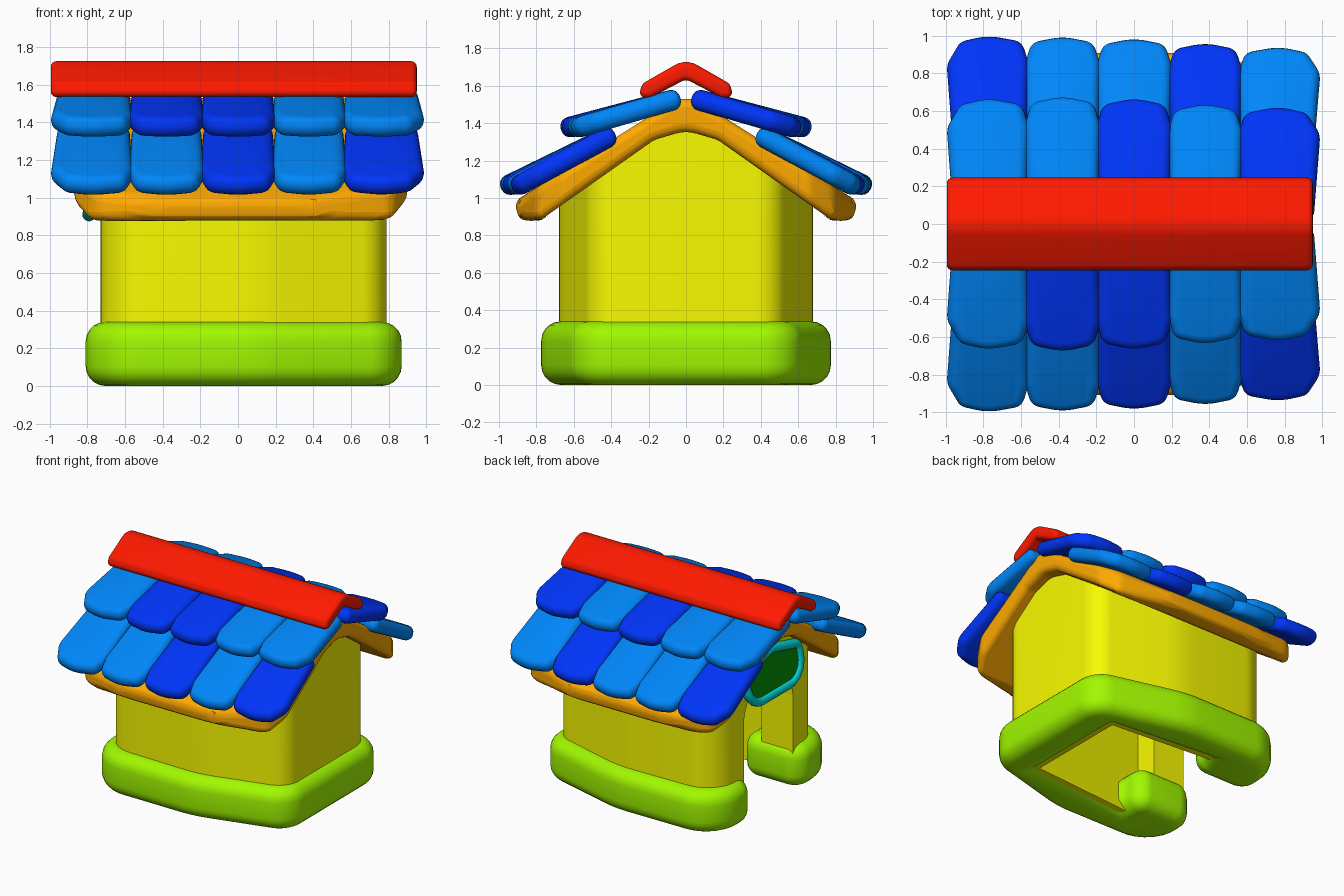
import bpy, bmesh, math
from mathutils import Vector

if "Cube" in bpy.data.objects:
    bpy.data.objects.remove(bpy.data.objects["Cube"])


def material(name, rgb):
    m = bpy.data.materials.new(name)
    m.diffuse_color = (*rgb, 1)
    m.use_nodes = True
    m.node_tree.nodes["Principled BSDF"].inputs["Base Color"].default_value = m.diffuse_color
    return m


YELLOW = material("yellow", (0.95, 0.97, 0.0))
LIME = material("lime", (0.36, 0.95, 0.0))
ORANGE = material("orange", (1.0, 0.40, 0.0))
RED = material("red", (1.0, 0.01, 0.0))
LIGHT = material("light_blue", (0.0, 0.24, 0.95))
DARK = material("dark_blue", (0.0, 0.035, 0.95))
TEAL = material("teal", (0.0, 0.70, 0.70))
GREEN = material("green", (0.0, 0.30, 0.0))


def rounded(corners, steps=5):
    """Round each (a, b, radius) corner of a polygon."""
    out, n = [], len(corners)
    for i, (a, b, r) in enumerate(corners):
        p = Vector((a, b))
        if r == 0:
            out.append(p)
            continue
        d0 = (Vector(corners[i - 1][:2]) - p).normalized()
        d1 = (Vector(corners[(i + 1) % n][:2]) - p).normalized()
        half = d0.angle(d1) / 2
        t = r / math.tan(half)
        s, e = p + d0 * t, p + d1 * t
        c = p + (d0 + d1).normalized() * (r / math.sin(half))
        for k in range(steps + 1):
            q = s.lerp(e, k / steps) - c
            out.append(c + q.normalized() * r)
    return out


def mirrored(half):
    """Mirror a half outline (apex first, bottom last) across a = 0."""
    return half + [(-a, b, r) for a, b, r in reversed(half) if a > 1e-6]


def flipped(half):
    """Mirror a half plan outline across b = 0."""
    return half + [(a, -b, r) for a, b, r in reversed(half)]


def add_bevel(ob, width, segs=4):
    m = ob.modifiers.new("bevel", 'BEVEL')
    m.width, m.segments = width, segs
    m.limit_method, m.angle_limit = 'ANGLE', math.radians(50)
    m.use_clamp_overlap = False


def prism(name, pts, h0, h1, place, mat, bevel=0.0, segs=4):
    """Extrude a 2D outline from h0 to h1; place maps (a, b, h) to 3D."""
    bm = bmesh.new()
    lo = [bm.verts.new(place(p[0], p[1], h0)) for p in pts]
    hi = [bm.verts.new(place(p[0], p[1], h1)) for p in pts]
    bm.faces.new(lo)
    bm.faces.new(hi)
    for i in range(len(pts)):
        j = (i + 1) % len(pts)
        bm.faces.new((lo[i], lo[j], hi[j], hi[i]))
    bmesh.ops.recalc_face_normals(bm, faces=bm.faces)
    me = bpy.data.meshes.new(name)
    bm.to_mesh(me)
    bm.free()
    ob = bpy.data.objects.new(name, me)
    bpy.context.collection.objects.link(ob)
    if mat:
        me.materials.append(mat)
    if bevel:
        add_bevel(ob, bevel, segs)
    return ob


def finish(ob):
    bpy.ops.object.select_all(action='DESELECT')
    ob.select_set(True)
    bpy.context.view_layer.objects.active = ob
    bpy.ops.object.convert(target='MESH')
    bpy.ops.object.shade_smooth_by_angle(angle=math.radians(40))


def cut(ob, cutter, op):
    """Apply one boolean and remove the helper."""
    cutter.hide_render = True
    m = ob.modifiers.new("cut", 'BOOLEAN')
    m.operation, m.object, m.solver = op, cutter, 'EXACT'
    finish(ob)
    bpy.data.objects.remove(cutter)


def plan(a, b, h):
    return (a, b, h)


def gable(a, b, h):
    return (h, a, b)


# Base: thick soft ring, narrower at the closed end, with a gap at the door
base = prism("base", rounded(flipped([
    (0.56, 0.42, 0), (-0.29, 0.50, 0), (-0.29, 0.28, 0.115),
    (-0.81, 0.28, 0.14), (-0.81, 0.77, 0.30), (0.12, 0.775, 0.9),
    (0.87, 0.575, 0.22)])[:7] + [
    (0.87, -0.575, 0.22), (0.12, -0.775, 0.9), (-0.81, -0.77, 0.30),
    (-0.81, -0.28, 0.14), (-0.29, -0.28, 0.115), (-0.29, -0.50, 0),
    (0.56, -0.42, 0)], 7), 0, 0.34, plan, LIME, 0.105, 5)
finish(base)

# Walls: rounded block trimmed to a gable, hollowed, with an arched doorway
walls = prism("walls", rounded(flipped([
    (-0.73, 0.665, 0.24), (0.12, 0.68, 0.9), (0.79, 0.50, 0.17)]), 8),
    0.03, 1.5, plan, YELLOW)
cut(walls, prism("gable_cutter", rounded(mirrored([
    (0, 1.45, 0.2), (0.8, 0.92, 0), (0.8, -0.1, 0)])),
    -1, 1, gable, None), 'INTERSECT')
cut(walls, prism("room_cutter", [
    (-0.45, -0.49), (0.55, -0.41), (0.55, 0.41), (-0.45, 0.49)],
    -0.1, 1.02, plan, None), 'DIFFERENCE')
cut(walls, prism("door_cutter", rounded(mirrored([
    (0.31, 1.03, 0.28), (0.31, 0.28, 0), (0.45, 0.28, 0), (0.45, -0.1, 0)]), 8),
    -1, -0.25, gable, None), 'DIFFERENCE')

# Roof slab under the tiles, corners rounded in plan
roof = prism("roof_slab", rounded(mirrored([
    (0, 1.56, 0.16), (0.92, 0.98, 0.06), (0.89, 0.88, 0.05),
    (0.78, 0.88, 0.09), (0.17, 1.31, 0.12), (0, 1.36, 0.2)])),
    -0.87, 0.90, gable, ORANGE)
cut(roof, prism("roof_cutter", rounded(flipped([
    (-0.87, 0.68, 0.12), (-0.76, 0.85, 0.15), (-0.3, 0.92, 0.6),
    (0.35, 0.91, 0.6), (0.82, 0.80, 0.12), (0.90, 0.66, 0.1)])),
    0.5, 2, plan, None), 'INTERSECT')
add_bevel(roof, 0.045)
finish(roof)

# Ridge cap
ridge = prism("ridge_cap", rounded(mirrored([
    (0, 1.745, 0.12), (0.235, 1.61, 0.05), (0.255, 1.535, 0.03),
    (0.19, 1.535, 0.03), (0, 1.635, 0.05)])),
    -0.995, 0.95, gable, RED, 0.03)
finish(ridge)

# Tiles: two rows of five on each slope
xs = [-0.995, -0.57, -0.19, 0.19, 0.565, 0.99]
rows = {
    "upper": ((0.03, 1.535), 1.37, [0.645, 0.655, 0.645, 0.615, 0.60]),
    "lower": ((0.38, 1.345), 1.055, [0.975, 0.97, 0.96, 0.935, 0.915]),
}
colours = {("front", "upper"): "LDDLL", ("front", "lower"): "LLDLD",
           ("back", "upper"): "LLDLD", ("back", "lower"): "DLLDL"}
for (side, row), code in colours.items():
    sign = -1 if side == "front" else 1
    (y0, z0), z1, reach = rows[row]
    for i, c in enumerate(code):
        along = Vector((0, sign * (reach[i] - y0), z1 - z0))
        length = along.length
        along.normalize()
        normal = Vector((0, -sign * along.z, abs(along.y)))
        origin = Vector((0, sign * y0, z0))

        def on_slope(a, b, h):
            return Vector((a, 0, 0)) + origin + along * b + normal * h

        # inner edges overlap the neighbours, outer edges taper
        l = xs[i] - (0.012 if i else 0)
        r = xs[i + 1] + (0.012 if i < 4 else 0)
        tl, tr = (0.035 if i else 0.07), (0.035 if i < 4 else 0.07)
        low = length * 0.78
        shape = rounded([(l + tl / 2, 0, 0.04), (r - tr / 2, 0, 0.04),
                         (r, low, 0.12), (r - tr, length - 0.015, 0.07),
                         ((l + r) / 2, length + 0.022, 0.3),
                         (l + tl, length - 0.015, 0.07), (l, low, 0.12)])
        tile = prism(f"tile_{side}_{row}_{i + 1}", shape, -0.055, 0.055,
                     on_slope, LIGHT if c == "L" else DARK, 0.05)
        finish(tile)

# Door sign: framed panel over the doorway, leaning out at the bottom
sign_outline = rounded(mirrored([(0, 1.25, 0.2), (0.33, 1.17, 0.05),
                                 (0.35, 0.91, 0.16)]))


def leaning(a, b, h):
    return (-0.745 - (1.24 - b) * 0.14 - h, a, b)


panel = prism("sign_panel", sign_outline, -0.012, 0.012, leaning, GREEN)
finish(panel)

curve = bpy.data.curves.new("sign_frame", 'CURVE')
curve.dimensions = '3D'
curve.bevel_depth, curve.bevel_resolution = 0.036, 3
spline = curve.splines.new('POLY')
spline.points.add(len(sign_outline) - 1)
for pt, p in zip(spline.points, sign_outline):
    pt.co = (*leaning(p.x, p.y, 0), 1)
spline.use_cyclic_u = True
curve.materials.append(TEAL)
frame = bpy.data.objects.new("sign_frame", curve)
bpy.context.collection.objects.link(frame)
finish(frame)
